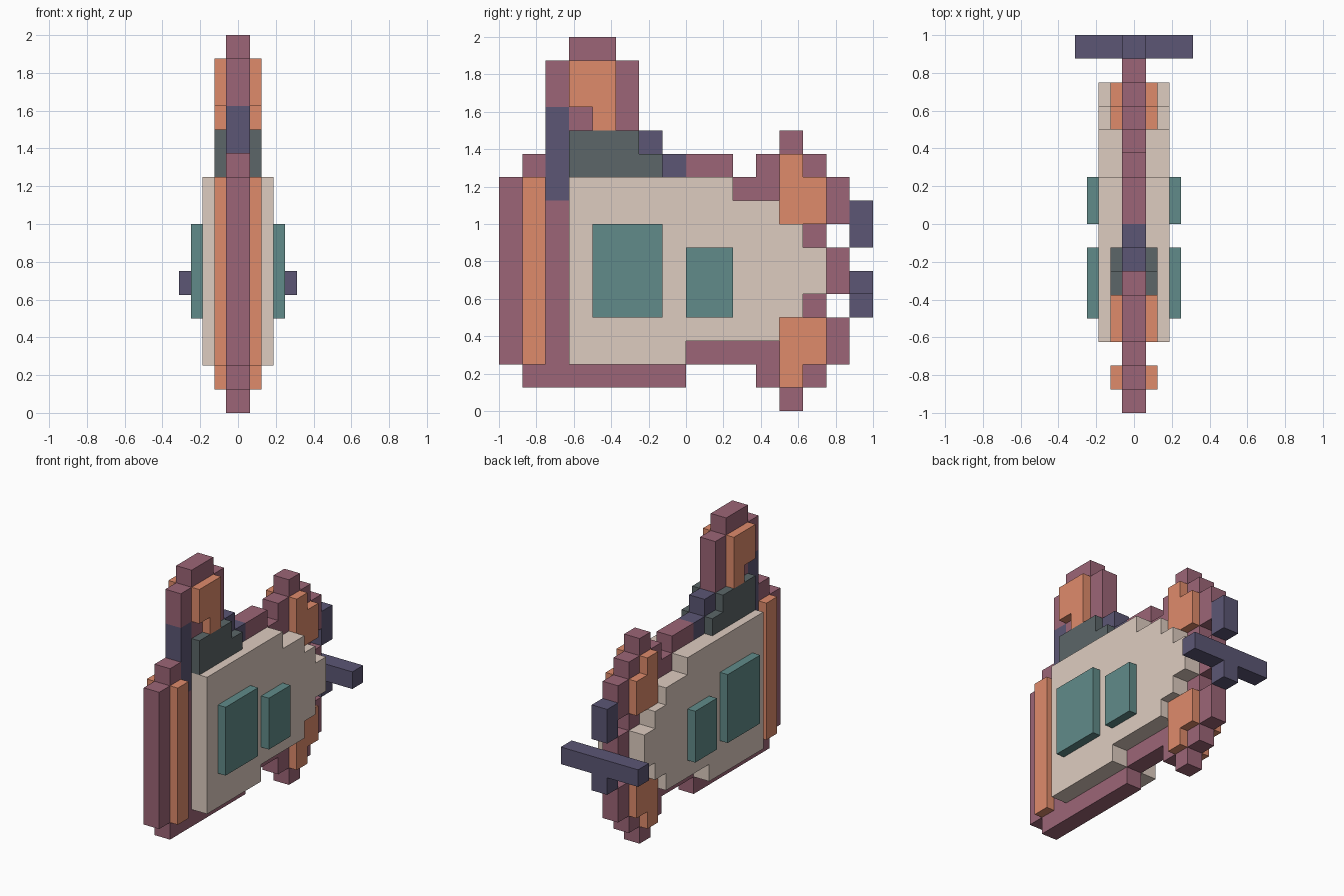
import bpy, bmesh, math

if "Cube" in bpy.data.objects:
    bpy.data.objects.remove(bpy.data.objects["Cube"])

# Block grid: half-width cells across x, full cells along y and z
SX, S = 0.0625, 0.125
MID = 6  # height of the body axis, in cells

# Each colour is one layer: sRGB colour and half width in x cells
LAYERS = {"plum": ("9b6576", 1), "orange": ("de8a6b", 2), "slate": ("5c6668", 2),
          "cream": ("ddcbbf", 3), "teal": ("618a88", 4), "navy": ("5c5774", 1)}
cells, parts = {}, {}


def block(part, color, y, z0, z1, depth=1, half=None):
    """Fill a block from z0 to z1; wider layers wrap around what is there."""
    parts[part] = color
    half = half or LAYERS[color][1]
    for x in range(-half, half):
        for yy in range(y, y + depth):
            for z in range(z0, z1):
                if color == "navy":
                    cells[x, yy, z] = part
                else:
                    cells.setdefault((x, yy, z), part)


def band(part, color, y, h, depth=1):
    """Block centred on the body axis."""
    block(part, color, y, MID - h, MID + h, depth)


# Centre plate: nose, tower, keel and spine
band("centre_frame", "plum", 0, 4)
band("centre_frame", "plum", 1, 5)
block("centre_frame", "plum", 2, 1, 15, depth=4)
block("centre_frame", "plum", 3, 15, 16, depth=2)
block("centre_frame", "plum", 6, 1, 10, depth=2)
block("centre_frame", "plum", 8, 2, 11, depth=2)
block("centre_frame", "plum", 10, 2, 10)

# Tail fins peak in the middle column, with notches behind
for y in range(11, 14):
    band("centre_frame", "plum", y, MID - abs(y - 12))
band("centre_frame", "plum", 14, 1)
for z in (2, 8):
    block("centre_frame", "plum", 14, z, z + 2)

# Orange trims on nose, tower and tail fins
band("nose_trim", "orange", 1, 4)
for y in (3, 4):
    block("tower_trim", "orange", y, 16 - y, 15)
for y in (12, 13):
    block("upper_tail_trim", "orange", y, MID + 2, MID + 17 - y)
    block("lower_tail_trim", "orange", y, MID - 17 + y, MID - 2)

# Body sides, stepping down towards the tail
band("body_sides", "cream", 3, 4, depth=5)
block("body_sides", "cream", 8, 3, 10, depth=2)
for y in range(10, 14):
    band("body_sides", "cream", y, min(3, 14 - y))

# Raised side panels
block("side_panels", "teal", 4, 4, 8, depth=3)
block("side_panels", "teal", 8, 4, 7, depth=2)

# Housing at the foot of the tower
block("tower_base", "slate", 3, 10, 12, depth=3)
block("tower_base", "slate", 6, 10, 11)

# Dark strip, steps, rear posts and crossbar
block("tower_front_strip", "navy", 2, 9, 13)
for y in (6, 7):
    block("tower_back_steps", "navy", y, 17 - y, 18 - y)
for z in (4, 7):
    block("rear_posts", "navy", 15, z, z + 2)
block("rear_crossbar", "navy", 15, 5, 6, half=5)


def material(color):
    mat = bpy.data.materials.get(color) or bpy.data.materials.new(color)
    rgb = bytes.fromhex(LAYERS[color][0])
    mat.diffuse_color = [(c / 255) ** 2.2 for c in rgb] + [1]
    mat.use_nodes = True
    mat.node_tree.nodes["Principled BSDF"].inputs["Base Color"].default_value = mat.diffuse_color
    return mat


def exposed_quads(cell):
    """Corner loops of the cell faces that have no neighbour."""
    for axis in range(3):
        for side in (0, 1):
            neighbour = list(cell)
            neighbour[axis] += 2 * side - 1
            if tuple(neighbour) in cells:
                continue
            loop = []
            for a, b in ((0, 0), (1, 0), (1, 1), (0, 1)):
                p = list(cell)
                p[axis] += side
                p[(axis + 1) % 3] += a
                p[(axis + 2) % 3] += b
                loop.append(tuple(p))
            yield loop if side else loop[::-1]


# Build each part from its visible faces and merge the flat areas
for part, color in parts.items():
    bm, verts = bmesh.new(), {}
    for cell in [c for c, owner in cells.items() if owner == part]:
        for loop in exposed_quads(cell):
            for p in loop:
                if p not in verts:
                    verts[p] = bm.verts.new((p[0] * SX, p[1] * S - 1, p[2] * S))
            bm.faces.new([verts[p] for p in loop])
    bmesh.ops.dissolve_limit(bm, angle_limit=math.radians(1),
                             verts=bm.verts[:], edges=bm.edges[:])
    mesh = bpy.data.meshes.new(part)
    bm.to_mesh(mesh)
    bm.free()
    mesh.materials.append(material(color))
    bpy.context.collection.objects.link(bpy.data.objects.new(part, mesh))
